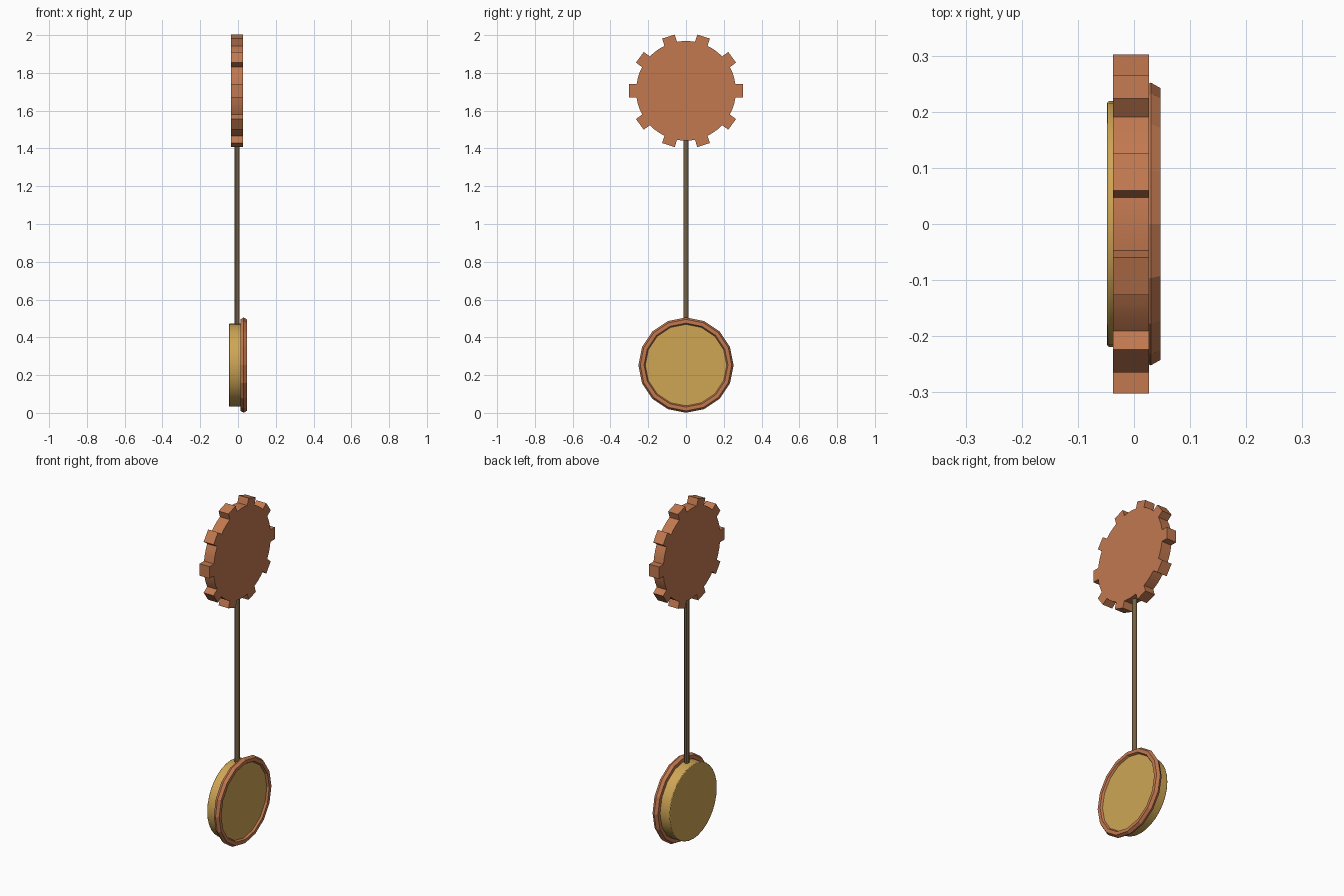
import bpy, bmesh, math
from mathutils import Matrix, Vector

if "Cube" in bpy.data.objects:
    bpy.data.objects.remove(bpy.data.objects["Cube"])


def material(name, color):
    mat = bpy.data.materials.new(name)
    mat.use_nodes = True
    mat.diffuse_color = (*color, 1)
    mat.node_tree.nodes["Principled BSDF"].inputs["Base Color"].default_value = (*color, 1)
    return mat


copper = material("copper", (0.54, 0.19, 0.08))
gold = material("gold", (0.62, 0.38, 0.09))
bronze = material("dark bronze", (0.18, 0.12, 0.055))


def finish(name, bm, mat, smooth=True):
    bmesh.ops.recalc_face_normals(bm, faces=bm.faces[:])
    mesh = bpy.data.meshes.new(name)
    bm.to_mesh(mesh)
    bm.free()
    mesh.materials.append(mat)
    obj = bpy.data.objects.new(name, mesh)
    bpy.context.collection.objects.link(obj)
    if smooth:
        bpy.ops.object.select_all(action="DESELECT")
        obj.select_set(True)
        bpy.context.view_layer.objects.active = obj
        bpy.ops.object.shade_smooth_by_angle(angle=math.radians(30))
    return obj


def cylinder(name, mat, radius, depth, center, sides, along_x=False):
    bm = bmesh.new()
    turn = Matrix.Rotation(math.pi / 2, 4, "Y") if along_x else Matrix()
    bmesh.ops.create_cone(bm, cap_ends=True, segments=sides, radius1=radius,
                          radius2=radius, depth=depth,
                          matrix=Matrix.Translation(center) @ turn)
    return finish(name, bm, mat)


# Gear wheel: toothed outline extruded along x
def gear(name, teeth, root, tip, half_width, x0, x1, z):
    step = 2 * math.pi / teeth
    base = math.asin(half_width / root)
    inner = root * math.cos(base)
    bm = bmesh.new()
    verts = []
    for i in range(teeth):
        tooth = [(inner, -half_width), (tip, -half_width),
                 (tip, half_width), (inner, half_width)]
        for k in (1, 2):
            a = base + (step - 2 * base) * k / 3
            tooth.append((root * math.cos(a), root * math.sin(a)))
        c, s = math.cos(i * step), math.sin(i * step)
        verts += [bm.verts.new((x0, u * c - v * s, z + u * s + v * c)) for u, v in tooth]
    face = bm.faces.new(verts)
    out = bmesh.ops.extrude_face_region(bm, geom=[face])["geom"]
    bmesh.ops.translate(bm, vec=Vector((x1 - x0, 0, 0)),
                        verts=[g for g in out if isinstance(g, bmesh.types.BMVert)])
    return finish(name, bm, mat=copper)


gear("gear_wheel", 10, 0.264, 0.302, 0.035, -0.037, 0.027, 1.705)

# Rod from the gear down into the bob
cylinder("pendulum_rod", bronze, 0.0135, 1.3, (-0.005, 0, 1.05), 12)

# Bob disc with softened rims
BOB_Z = 0.253
disc = cylinder("bob_disc", gold, 0.219, 0.084, (-0.006, 0, BOB_Z), 32, along_x=True)
bevel = disc.modifiers.new("soft rim", "BEVEL")
bevel.width = 0.004
bevel.segments = 2
bevel.limit_method = "ANGLE"

# Faceted rim ring on the +x side of the bob
bm = bmesh.new()
SIDES, FACETS = 16, 6
grid = []
for i in range(SIDES):
    a = 2 * math.pi * i / SIDES
    loop = []
    for j in range(FACETS):
        t = 2 * math.pi * j / FACETS
        r = 0.232 + 0.02 * math.cos(t)
        loop.append(bm.verts.new((0.03 + 0.02 * math.sin(t), r * math.cos(a),
                                  BOB_Z + r * math.sin(a))))
    grid.append(loop)
for i in range(SIDES):
    for j in range(FACETS):
        n, m = (i + 1) % SIDES, (j + 1) % FACETS
        bm.faces.new((grid[i][j], grid[n][j], grid[n][m], grid[i][m]))
finish("bob_ring", bm, copper, smooth=False)
